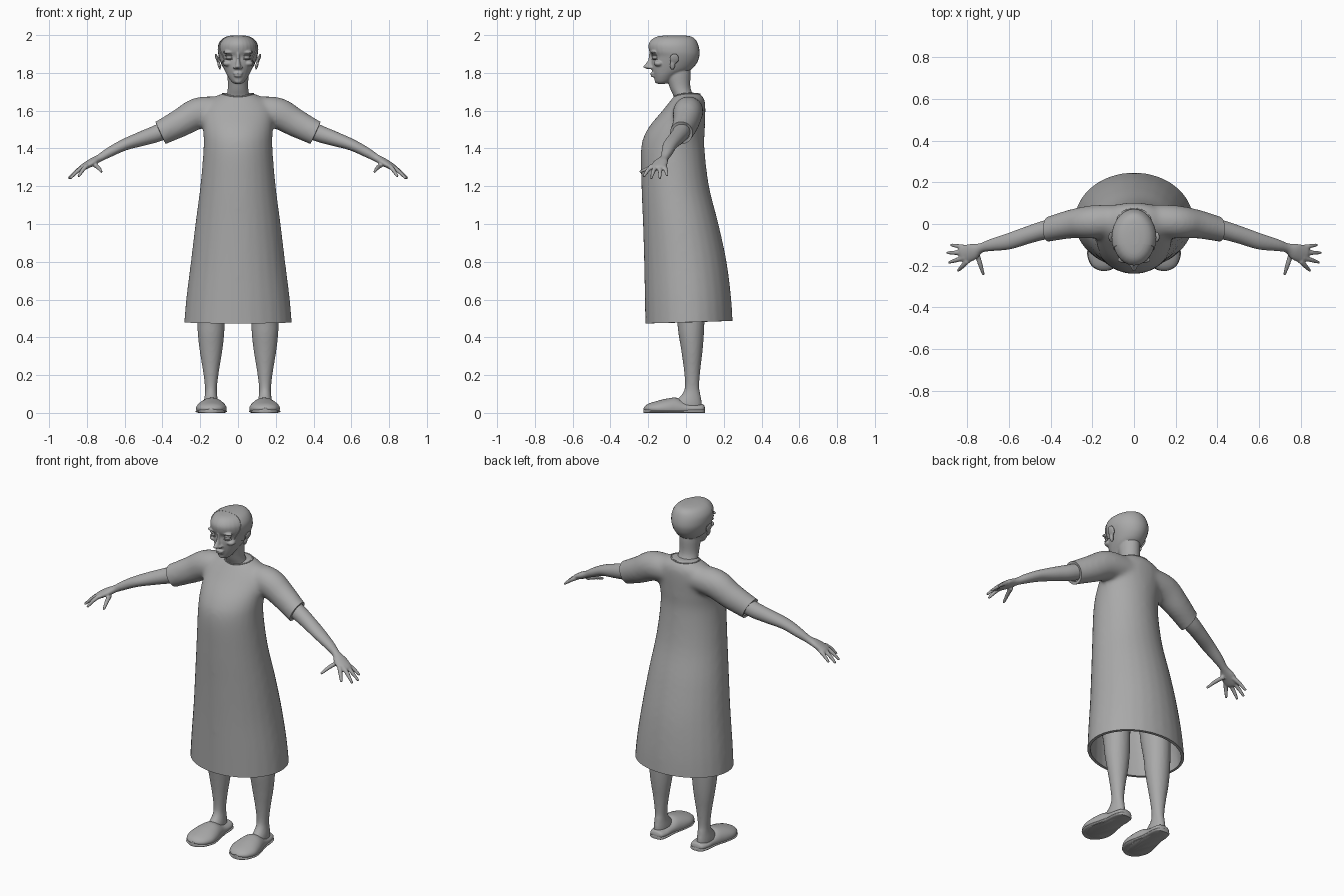
import bpy, bmesh, math
from mathutils import Vector, Matrix

cube = bpy.data.objects.get("Cube")
if cube:
    bpy.data.objects.remove(cube)

grey = bpy.data.materials.new("plain grey")
grey.use_nodes = True
GREY = (0.4, 0.4, 0.4, 1)
grey.diffuse_color = GREY
grey.node_tree.nodes["Principled BSDF"].inputs["Base Color"].default_value = GREY


def spline(rows, steps=5):
    """Smooth curve through rows of equal length."""
    pts = [Vector(r) for r in rows]
    out = []
    for i in range(len(pts) - 1):
        a, b, c, d = pts[max(i - 1, 0)], pts[i], pts[i + 1], pts[min(i + 2, len(pts) - 1)]
        for s in range(steps):
            t = s / steps
            out.append(b + (c - a) * (t / 2) + (a * 2 - b * 5 + c * 4 - d) * (t * t / 2)
                       + (b * 3 - a - c * 3 + d) * (t ** 3 / 2))
    return out + [pts[-1]]


def loft(bm, rings, n=28):
    """Closed skin over ellipses given as centre, half axis, half axis."""
    loops = []
    for c, u, v in rings:
        turn = [math.tau * k / n for k in range(n)]
        loops.append([bm.verts.new(c + u * math.cos(a) + v * math.sin(a)) for a in turn])
    for a, b in zip(loops, loops[1:]):
        for k in range(n):
            bm.faces.new((a[k], a[k - 1], b[k - 1], b[k]))
    bm.faces.new(loops[0])
    bm.faces.new(loops[-1][::-1])


def stack(bm, rows, x=0, grow=0):
    """Upright form: height, half width, front, back."""
    loft(bm, [(Vector((x, (f + b) / 2, z)), Vector((w + grow, 0, 0)),
               Vector((0, (b - f) / 2 + grow, 0))) for z, w, f, b in spline(rows)])


def tube(bm, rows, n=20):
    """Limb: x, y, z, half width, half thickness."""
    pts = spline(rows)
    rings = []
    for i, p in enumerate(pts):
        t = (pts[min(i + 1, len(pts) - 1)] - pts[max(i - 1, 0)]).to_3d().normalized()
        side = t.cross(Vector((0, 0, 1))).normalized()
        rings.append((p.to_3d(), side * p[3], side.cross(t) * p[4]))
    loft(bm, rings, n)


def ball(bm, loc, size, tilt=0):
    m = Matrix.Translation(loc) @ Matrix.Rotation(tilt, 4, 'Y') @ Matrix.Diagonal((*size, 1))
    bmesh.ops.create_uvsphere(bm, u_segments=20, v_segments=12, radius=1, matrix=m)


def bake(obj):
    deps = bpy.context.evaluated_depsgraph_get()
    mesh = bpy.data.meshes.new_from_object(obj.evaluated_get(deps))
    obj.modifiers.clear()
    obj.data = mesh


def finish(bm, name, mirror=True, voxel=0, relax=0):
    bmesh.ops.recalc_face_normals(bm, faces=bm.faces)
    mesh = bpy.data.meshes.new(name)
    bm.to_mesh(mesh)
    bm.free()
    obj = bpy.data.objects.new(name, mesh)
    bpy.context.collection.objects.link(obj)
    mesh.materials.append(grey)
    if mirror:
        obj.modifiers.new("mirror", 'MIRROR').use_mirror_merge = False
    if voxel:
        r = obj.modifiers.new("fuse", 'REMESH')
        r.mode, r.voxel_size = 'VOXEL', voxel
        s = obj.modifiers.new("relax", 'SMOOTH')
        s.factor, s.iterations = 0.5, relax
    bake(obj)
    shade(obj)
    return obj


def shade(obj):
    obj.data.shade_smooth()
    obj.data.set_sharp_from_angle(angle=math.radians(50))


def slice_off(obj, planes, thickness):
    """Remove what lies beyond each plane, then give the shell a thickness."""
    bm = bmesh.new()
    bm.from_mesh(obj.data)
    for co, no, zone in planes:
        faces = [f for f in bm.faces if zone(f.calc_center_median())]
        geom = faces + list({e for f in faces for e in f.edges}) + list({v for f in faces for v in f.verts})
        bmesh.ops.bisect_plane(bm, geom=geom, plane_co=co, plane_no=no, clear_outer=True)
    bm.to_mesh(obj.data)
    bm.free()
    s = obj.modifiers.new("thickness", 'SOLIDIFY')
    s.thickness, s.offset = thickness, -1
    bake(obj)
    shade(obj)


# Gown with short sleeves
bm = bmesh.new()
stack(bm, [(0.42, 0.29, -0.215, 0.25), (0.6, 0.275, -0.218, 0.24), (0.8, 0.25, -0.222, 0.215),
           (1.0, 0.226, -0.228, 0.172), (1.2, 0.2, -0.236, 0.122), (1.4, 0.183, -0.238, 0.098),
           (1.5, 0.185, -0.205, 0.1), (1.6, 0.19, -0.125, 0.103), (1.65, 0.16, -0.085, 0.1),
           (1.68, 0.11, -0.06, 0.085), (1.695, 0.07, -0.035, 0.065)])
tube(bm, [(0.06, 0.02, 1.6, 0.075, 0.07), (0.2, 0.01, 1.59, 0.08, 0.083), (0.3, 0, 1.538, 0.07, 0.076),
          (0.41, -0.025, 1.482, 0.06, 0.067), (0.5, -0.045, 1.44, 0.058, 0.066)])
gown = finish(bm, "gown", voxel=0.011, relax=14)
cuts = [((0, 0, 0.48), (0, 0.03, -1), lambda c: c.z < 0.7)]
for s in (1, -1):
    cuts.append(((s * 0.41, 0, 1.482), (s * 0.91, 0, -0.42),
                 lambda c, s=s: c.x * s > 0.33 and c.z > 1.2))
slice_off(gown, cuts, 0.016)

# Neckline piping laid on the gown
bm = bmesh.new()
loop = []
for k in range(33):
    a = math.tau * k / 32
    hit, co, no, _ = gown.ray_cast((0.082 * math.cos(a), 0.005 + 0.068 * math.sin(a), 2.5), (0, 0, -1))
    loop.append((*co, 0.004, 0.004))
tube(bm, loop, 8)
finish(bm, "neckline", mirror=False)

# Head, face and neck
skull = [(1.742, 0.02, -0.15, -0.11), (1.755, 0.036, -0.163, -0.08), (1.785, 0.056, -0.172, -0.04),
         (1.815, 0.072, -0.18, 0.02), (1.85, 0.086, -0.183, 0.052), (1.885, 0.097, -0.182, 0.066),
         (1.915, 0.103, -0.195, 0.068), (1.95, 0.1, -0.198, 0.06), (1.978, 0.082, -0.18, 0.045),
         (1.993, 0.055, -0.15, 0.02), (1.999, 0.02, -0.1, -0.02)]
bm = bmesh.new()
stack(bm, skull)
stack(bm, [(1.58, 0.09, -0.07, 0.07), (1.66, 0.066, -0.062, 0.05), (1.72, 0.054, -0.085, 0.024),
           (1.8, 0.056, -0.11, 0.024), (1.86, 0.05, -0.1, 0.02)])
stack(bm, [(1.905, 0.009, -0.197, -0.15), (1.87, 0.01, -0.2, -0.15), (1.845, 0.014, -0.217, -0.15),
           (1.831, 0.018, -0.227, -0.15), (1.82, 0.013, -0.205, -0.15)])
ball(bm, (0.016, -0.188, 1.829), (0.01, 0.016, 0.008))       # nostril
ball(bm, (0.045, -0.172, 1.909), (0.036, 0.016, 0.008))      # brow
ball(bm, (0.055, -0.145, 1.85), (0.026, 0.026, 0.016))       # cheekbone
ball(bm, (0, -0.176, 1.797), (0.027, 0.014, 0.0065))         # upper lip
ball(bm, (0, -0.174, 1.784), (0.022, 0.014, 0.0065))         # lower lip
ball(bm, (0, -0.153, 1.757), (0.02, 0.013, 0.013))           # chin
ball(bm, (0.11, -0.062, 1.875), (0.008, 0.026, 0.03), 0.35)  # ear
ball(bm, (0.1, -0.072, 1.84), (0.008, 0.015, 0.024), 0.25)   # ear lobe
finish(bm, "head", voxel=0.0045, relax=4)

# Eyes with lids
bm = bmesh.new()
ball(bm, (0.045, -0.162, 1.883), (0.018, 0.018, 0.016))
finish(bm, "eyes")
bm = bmesh.new()
for z, h in ((1.893, 0.006), (1.873, 0.004)):
    ball(bm, (0.045, -0.164, z), (0.023, 0.018, h))
finish(bm, "eyelids")

# Close cropped hair behind the hairline
bm = bmesh.new()
stack(bm, skull, grow=0.004)
hair = finish(bm, "hair", mirror=False)
everywhere = lambda c: True
slice_off(hair, [((0, -0.13, 1.9), (0, -1, 0.35), everywhere),
                 ((0, -0.03, 1.825), (0, -0.4, -1), everywhere)], 0.01)

# Arms, hands and fingers
bm = bmesh.new()
tube(bm, [(0.25, 0, 1.56, 0.05, 0.05), (0.41, -0.025, 1.487, 0.046, 0.046),
          (0.5, -0.05, 1.455, 0.042, 0.04), (0.6, -0.083, 1.42, 0.039, 0.031),
          (0.68, -0.1, 1.38, 0.03, 0.026), (0.735, -0.115, 1.348, 0.023, 0.02),
          (0.775, -0.133, 1.326, 0.04, 0.02), (0.82, -0.15, 1.3, 0.041, 0.016),
          (0.835, -0.155, 1.292, 0.025, 0.01)])
for base, tip in (((0.8, -0.115), (0.88, -0.1, 1.255)), ((0.81, -0.138), (0.898, -0.138, 1.24)),
                  ((0.81, -0.16), (0.89, -0.185, 1.24)), ((0.8, -0.178), (0.845, -0.225, 1.25)),
                  ((0.755, -0.14), (0.722, -0.245, 1.275))):
    a, b = Vector((*base, 1.31)), Vector(tip)
    middle = (a + b) / 2 + Vector((0, 0, 0.005))
    tube(bm, [(*a, 0.013, 0.012), (*middle, 0.0115, 0.011), (*b, 0.007, 0.007)], 12)
finish(bm, "arms", voxel=0.005, relax=4)

# Legs and bare insteps
bm = bmesh.new()
stack(bm, [(0.03, 0.04, -0.08, 0.085), (0.06, 0.038, -0.06, 0.083), (0.1, 0.032, -0.02, 0.076),
           (0.14, 0.032, -0.006, 0.07), (0.22, 0.042, -0.01, 0.075), (0.33, 0.06, -0.025, 0.088),
           (0.42, 0.07, -0.04, 0.095), (0.5, 0.073, -0.05, 0.098), (0.65, 0.08, -0.08, 0.1),
           (0.9, 0.085, -0.1, 0.1)], x=0.143)
finish(bm, "legs", voxel=0.008, relax=3)

# Slip-on shoes with flat soles
shoe = [(0.1, 0.015, 0.03), (0.09, 0.04, 0.047), (0.05, 0.052, 0.05), (0, 0.055, 0.06),
        (-0.05, 0.065, 0.082), (-0.1, 0.077, 0.078), (-0.15, 0.08, 0.066),
        (-0.195, 0.062, 0.052), (-0.217, 0.035, 0.038), (-0.225, 0.01, 0.025)]


def shoe_form(name, grow, base, height):
    bm = bmesh.new()
    loft(bm, [(Vector((0.137 - 0.03 * y, y, base)), Vector((w + grow, 0, 0)), Vector((0, 0, height(h))))
              for y, w, h in spline(shoe)])
    bmesh.ops.bisect_plane(bm, geom=bm.verts[:] + bm.edges[:] + bm.faces[:], plane_co=(0, 0, 0.002),
                           plane_no=(0, 0, -1), clear_outer=True)
    bmesh.ops.holes_fill(bm, edges=[e for e in bm.edges if e.is_boundary])
    bmesh.ops.translate(bm, verts=bm.verts, vec=(0, 0, -0.002))
    finish(bm, name)


shoe_form("shoes", 0, 0.025, lambda h: max(h - 0.025, 0.004))
shoe_form("soles", 0.003, 0.01, lambda h: 0.014)
